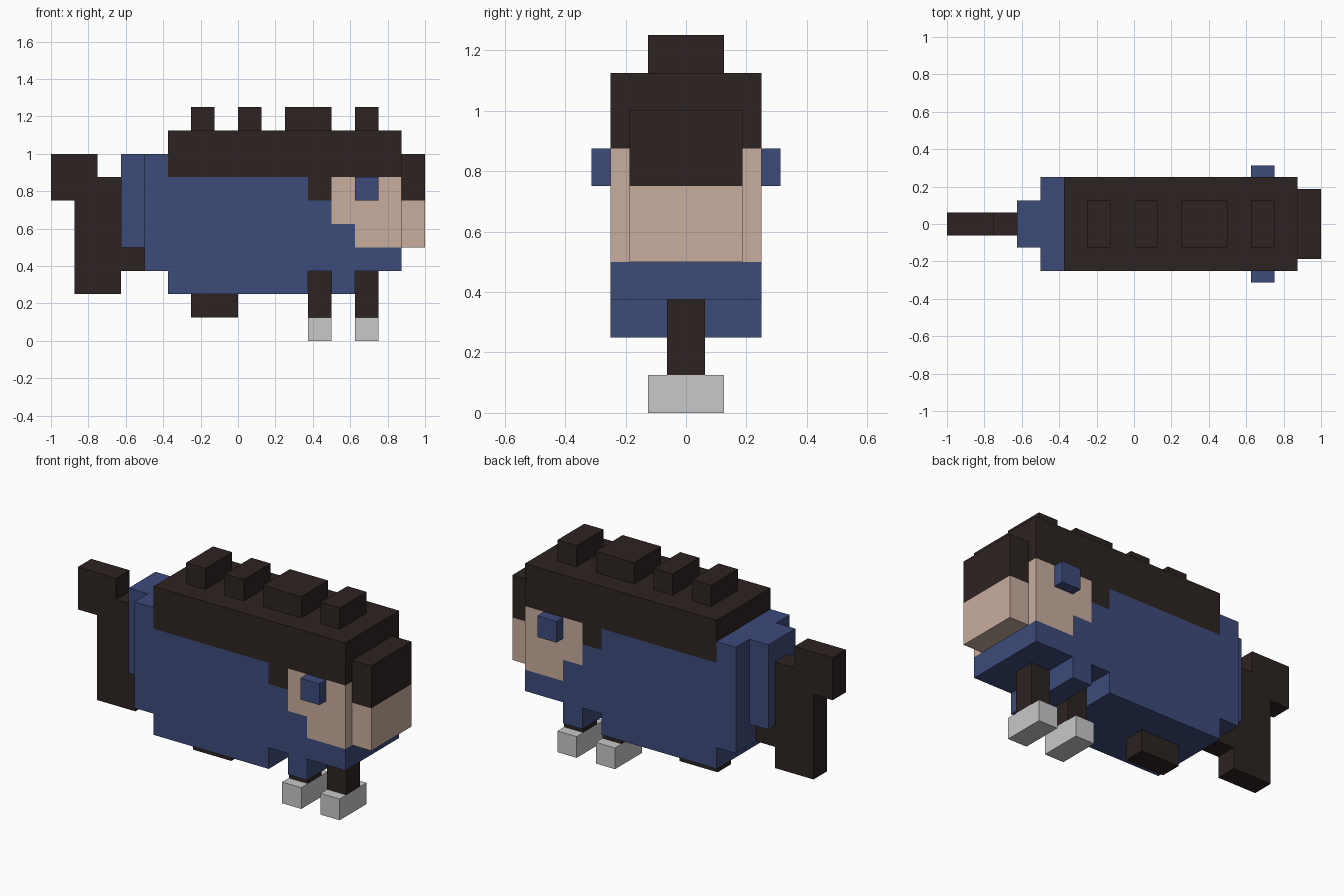
import bpy
import bmesh

if "Cube" in bpy.data.objects:
    bpy.data.objects.remove(bpy.data.objects["Cube"], do_unlink=True)

U = 0.125  # one block


def make_material(name, rgb):
    mat = bpy.data.materials.new(name)
    mat.use_nodes = True
    color = (*rgb, 1.0)
    mat.diffuse_color = color
    bsdf = mat.node_tree.nodes["Principled BSDF"]
    bsdf.inputs["Base Color"].default_value = color
    bsdf.inputs["Roughness"].default_value = 0.9
    return mat


BLUE = make_material("blue", (0.047, 0.070, 0.198))
DARK = make_material("dark brown", (0.026, 0.017, 0.016))
SKIN = make_material("skin", (0.584, 0.418, 0.347))
GREY = make_material("light grey", (0.578, 0.578, 0.578))


def slab(name, outline, half_width, mat):
    """Extrude an x-z outline (in blocks) symmetrically across y."""
    bm = bmesh.new()
    verts = [bm.verts.new((x * U, -half_width * U, z * U)) for x, z in outline]
    face = bm.faces.new(verts)
    moved = bmesh.ops.extrude_face_region(bm, geom=[face])["geom"]
    bmesh.ops.translate(
        bm, vec=(0, 2 * half_width * U, 0),
        verts=[v for v in moved if isinstance(v, bmesh.types.BMVert)])
    bmesh.ops.recalc_face_normals(bm, faces=bm.faces)
    mesh = bpy.data.meshes.new(name)
    bm.to_mesh(mesh)
    bm.free()
    mesh.materials.append(mat)
    obj = bpy.data.objects.new(name, mesh)
    bpy.context.collection.objects.link(obj)
    return obj


def box(name, x0, x1, z0, z1, half_width, mat):
    return slab(name, [(x0, z0), (x1, z0), (x1, z1), (x0, z1)], half_width, mat)


# Body, hair and face interlock along their stepped outlines
slab("body", [(-4, 8), (-3, 8), (-3, 7), (3, 7), (3, 6), (4, 6), (4, 5),
              (5, 5), (5, 4), (7, 4), (7, 3), (5, 3), (5, 2), (4, 2),
              (4, 3), (3, 3), (3, 2), (-3, 2), (-3, 3), (-4, 3)], 2, BLUE)
slab("hair", [(-3, 9), (7, 9), (7, 7), (4, 7), (4, 6), (3, 6), (3, 7),
              (-3, 7)], 2, DARK)
slab("face", [(4, 7), (7, 7), (7, 4), (5, 4), (5, 5), (4, 5)], 2, SKIN)

# Snout with a fringe above it
box("snout", 7, 8, 4, 6, 1.5, SKIN)
box("fringe", 7, 8, 6, 8, 1.5, DARK)

# Eyes stand half a block out of each side of the face
for side, y in (("right", -2.25), ("left", 2.25)):
    eye = box(side + "_eye", 5, 6, 6, 7, 0.25, BLUE)
    eye.location.y = y * U

# Spikes along the back
for i, (x0, x1) in enumerate([(-2, -1), (0, 1), (2, 4), (5, 6)]):
    box(f"back_spike_{i + 1}", x0, x1, 9, 10, 1, DARK)

# Tail
box("tail_base", -5, -4, 4, 8, 1, BLUE)
slab("tail_fin", [(-8, 8), (-6, 8), (-6, 7), (-5, 7), (-5, 4), (-4, 4),
                  (-4, 3), (-5, 3), (-5, 2), (-7, 2), (-7, 6), (-8, 6)],
     0.5, DARK)

# Belly fin, legs and feet
box("belly_fin", -2, 0, 1, 2, 0.5, DARK)
for name, x in (("rear", 3), ("front", 5)):
    box(name + "_leg", x, x + 1, 1, 3, 0.5, DARK)
    box(name + "_foot", x, x + 1, 0, 1, 1, GREY)
